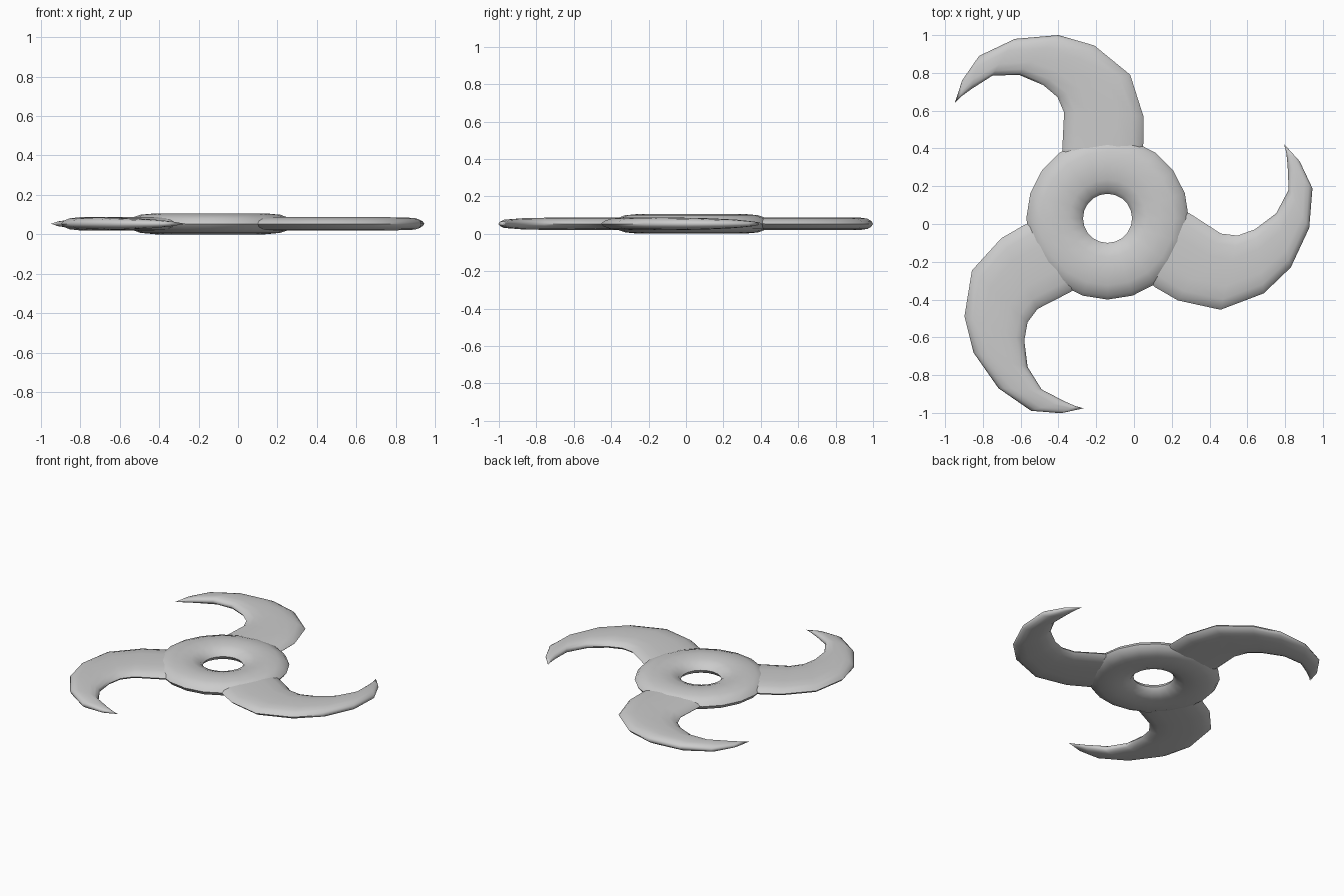
import bpy, bmesh
from math import sin, cos, pi, radians
from mathutils import Vector, Matrix

if "Cube" in bpy.data.objects:
    bpy.data.objects.remove(bpy.data.objects["Cube"])

CX, CY, MID = -0.14, 0.03, 0.053
CENTRE = Vector((CX, CY, MID))


def finish(name, bm, angle):
    bmesh.ops.remove_doubles(bm, verts=bm.verts, dist=1e-5)
    bmesh.ops.recalc_face_normals(bm, faces=bm.faces)
    mesh = bpy.data.meshes.new(name)
    bm.to_mesh(mesh)
    bm.free()
    obj = bpy.data.objects.new(name, mesh)
    bpy.context.collection.objects.link(obj)
    bpy.ops.object.select_all(action='DESELECT')
    obj.select_set(True)
    bpy.context.view_layer.objects.active = obj
    bpy.ops.object.shade_smooth_by_angle(angle=radians(angle))
    return obj


def loft(bm, rings, wrap):
    n, m = len(rings), len(rings[0])
    for i in range(n if wrap else n - 1):
        a, b = rings[i], rings[(i + 1) % n]
        for j in range(m):
            k = (j + 1) % m
            bm.faces.new((a[j], a[k], b[k], b[j]))


# Hub: flattened ring
bm = bmesh.new()
SEG, SIDES = 20, 12
rings = []
for i in range(SEG):
    a = 2 * pi * i / SEG
    ring = []
    for j in range(SIDES):
        t = 2 * pi * j / SIDES
        r = 0.28 + 0.15 * cos(t)
        ring.append(bm.verts.new((CX + r * cos(a), CY + r * sin(a), MID + 0.053 * sin(t))))
    rings.append(ring)
loft(bm, rings, True)
finish("hub_ring", bm, 60)

# Blade stations: outer edge x, y, inner edge x, y, thickness factor
STATIONS = [
    (0.03, 0.32, -0.36, 0.30, 1), (0.05, 0.43, -0.38, 0.39, 1),
    (0.05, 0.57, -0.37, 0.59, 1), (-0.02, 0.79, -0.405, 0.672, 1),
    (-0.21, 0.945, -0.48, 0.735, 1), (-0.40, 1.0, -0.61, 0.79, 0.97),
    (-0.63, 0.98, -0.75, 0.785, 0.88), (-0.82, 0.89, -0.86, 0.715, 0.65),
    (-0.91, 0.76, -0.915, 0.675, 0.35), (-0.948, 0.642, -0.948, 0.642, 0)]
# Lens section: fraction across the width, half height
HALF = [(0.0, 0.0), (0.04, 0.015), (0.14, 0.028), (0.32, 0.034),
        (0.68, 0.034), (0.86, 0.028), (0.96, 0.015), (1.0, 0.0)]
SECTION = HALF + [(u, -h) for u, h in HALF[-2:0:-1]]


def blade(name, turn):
    bm = bmesh.new()
    rings = []
    for ox, oy, ix, iy, f in STATIONS:
        rings.append([bm.verts.new((ox + (ix - ox) * u, oy + (iy - oy) * u, MID + h * f))
                      for u, h in SECTION])
    loft(bm, rings, False)
    bm.faces.new(rings[0])
    bmesh.ops.rotate(bm, verts=bm.verts, cent=CENTRE, matrix=Matrix.Rotation(turn, 3, 'Z'))
    finish(name, bm, 60)


# Three curved blades around the hub
for i in range(3):
    blade(f"blade_{i + 1}", 2 * pi * i / 3)
